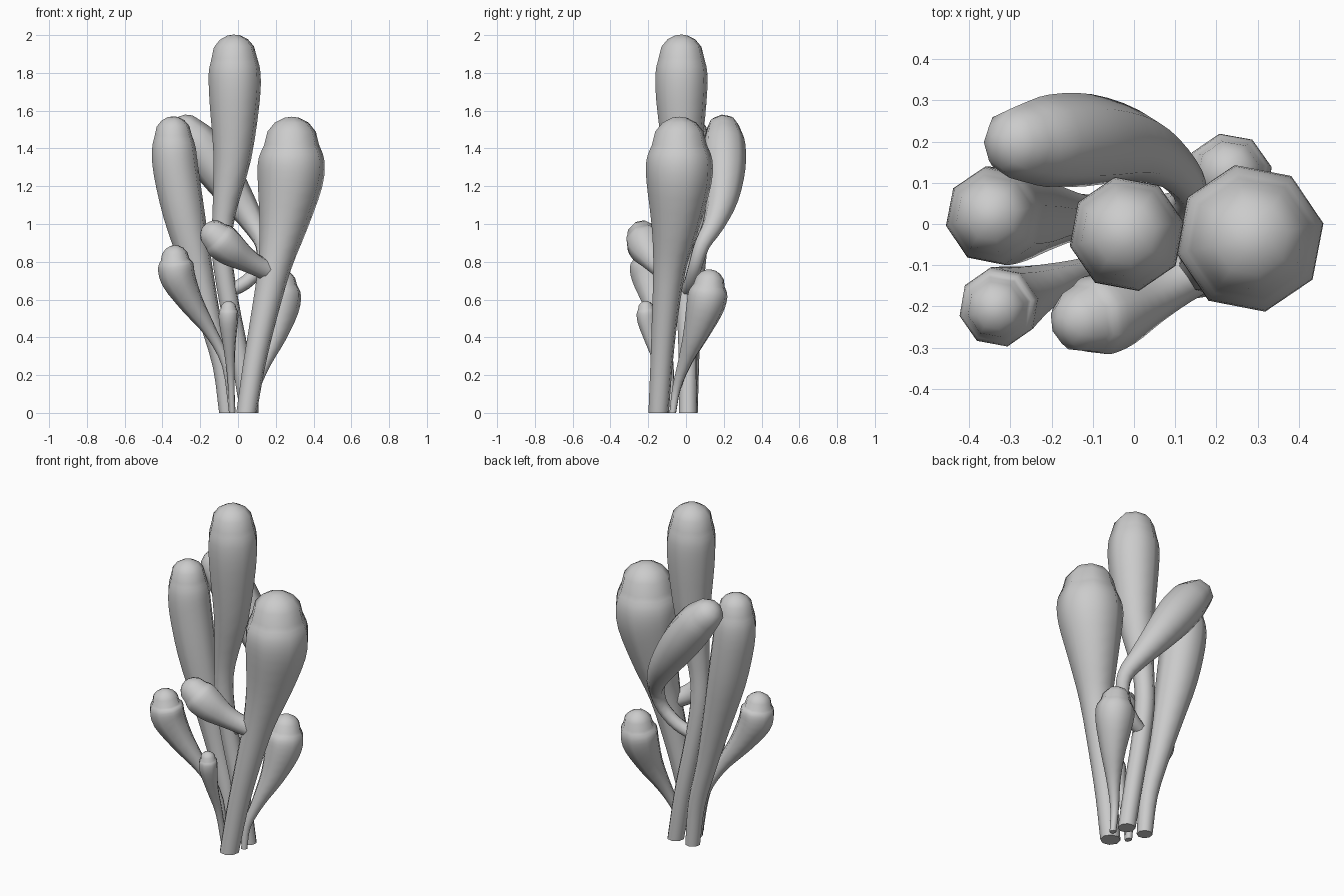
import bpy, bmesh, math
from mathutils import Vector

if "Cube" in bpy.data.objects:
    bpy.data.objects.remove(bpy.data.objects["Cube"])

SIDES = 8


def spline(pts, steps=3):
    """Catmull-Rom interpolation of (x, y, z, radius) points."""
    v = [Vector(p) for p in pts]
    v = [2 * v[0] - v[1]] + v + [2 * v[-1] - v[-2]]
    out = []
    for a, b, c, d in zip(v, v[1:], v[2:], v[3:]):
        for i in range(steps):
            t = i / steps
            out.append(0.5 * (2 * b + (c - a) * t + (2 * a - 5 * b + 4 * c - d) * t * t
                              + (3 * b - a - 3 * c + d) * t ** 3))
    return out + [v[-2]]


def club(name, pts, grounded=True, spin=0.2):
    """Club-shaped tube with a rounded tip, swept along the points."""
    path = spline(pts)
    pos = [p.to_3d() for p in path]
    rad = [p[3] for p in path]
    # rounded tip
    d = (pos[-1] - pos[-2]).normalized()
    end, r = pos[-1], rad[-1]
    for deg in (28, 52, 74):
        a = math.radians(deg)
        pos.append(end + d * r * math.sin(a))
        rad.append(r * math.cos(a))
    bm = bmesh.new()
    rings = []
    n = len(pos)
    tangent = Vector((0, 0, 1)) if grounded else (pos[1] - pos[0]).normalized()
    u = tangent.cross(Vector((0, 1, 0))).normalized()
    for i in range(n):
        if i or not grounded:
            new = (pos[min(i + 1, n - 1)] - pos[max(i - 1, 0)]).normalized()
            u = tangent.rotation_difference(new) @ u
            tangent = new
        w = tangent.cross(u)
        ring = []
        for k in range(SIDES):
            a = spin + 2 * math.pi * k / SIDES
            ring.append(bm.verts.new(pos[i] + (u * math.cos(a) + w * math.sin(a)) * rad[i]))
        rings.append(ring)
    for a, b in zip(rings, rings[1:]):
        for k in range(SIDES):
            j = (k + 1) % SIDES
            bm.faces.new((a[k], a[j], b[j], b[k]))
    tip = bm.verts.new(end + d * r)
    for k in range(SIDES):
        bm.faces.new((rings[-1][k], rings[-1][(k + 1) % SIDES], tip))
    bm.faces.new(rings[0][::-1])
    bmesh.ops.recalc_face_normals(bm, faces=bm.faces)
    me = bpy.data.meshes.new(name)
    bm.to_mesh(me)
    bm.free()
    ob = bpy.data.objects.new(name, me)
    bpy.context.collection.objects.link(ob)
    bpy.context.view_layer.objects.active = ob
    ob.select_set(True)
    bpy.ops.object.shade_smooth_by_angle(angle=math.radians(50))
    ob.select_set(False)


# Three main stems
club("center_stem", [(.06, .01, 0, .048), (.01, .01, .3, .05), (-.05, .0, .6, .052),
                     (-.085, -.01, .85, .055), (-.075, -.015, 1.05, .062),
                     (-.03, -.02, 1.35, .102), (-.018, -.024, 1.65, .136),
                     (-.018, -.024, 1.8, .14), (-.02, -.024, 1.88, .123)])
club("left_stem", [(-.058, .02, 0, .043), (-.085, .02, .25, .05), (-.15, .02, .5, .06),
                   (-.22, .02, .78, .085), (-.285, .02, 1.05, .112), (-.328, .02, 1.28, .122),
                   (-.34, .02, 1.4, .118), (-.343, .02, 1.47, .1)])
club("right_stem", [(.045, -.145, 0, .055), (.085, -.13, .25, .06), (.135, -.112, .5, .07),
                    (.195, -.085, .78, .09), (.24, -.055, 1.0, .132), (.275, -.037, 1.22, .176),
                    (.283, -.035, 1.34, .178), (.284, -.035, 1.42, .148)])

# Small shoots rising from the ground
club("left_shoot", [(-.03, -.08, 0, .018), (-.06, -.09, .25, .025), (-.14, -.12, .42, .034),
                    (-.245, -.165, .58, .065), (-.315, -.195, .71, .094),
                    (-.33, -.203, .78, .096), (-.333, -.205, .81, .078)])
club("front_shoot", [(-.03, -.09, 0, .015), (-.038, -.125, .2, .02), (-.046, -.175, .36, .034),
                     (-.05, -.205, .48, .051), (-.05, -.21, .53, .052), (-.05, -.212, .55, .043)])
club("right_shoot", [(.09, -.07, 0, .018), (.095, -.05, .13, .023), (.14, -.005, .27, .038),
                     (.19, .05, .41, .068), (.222, .098, .55, .101), (.23, .117, .63, .106),
                     (.23, .123, .675, .085)])

# Branches growing off the stems
club("front_branch", [(.19, -.09, .74, .06), (.11, -.14, .775, .056), (.04, -.175, .815, .068),
                      (-.035, -.205, .865, .093), (-.09, -.222, .91, .1),
                      (-.118, -.23, .935, .085)], grounded=False)
club("back_branch", [(-.06, 0, .64, .036), (.04, .025, .69, .038), (.12, .05, .78, .038),
                     (.135, .085, .89, .044), (.085, .145, .995, .06), (0, .19, 1.13, .087),
                     (-.11, .203, 1.29, .112), (-.21, .202, 1.42, .112),
                     (-.27, .198, 1.485, .095)], grounded=False)
